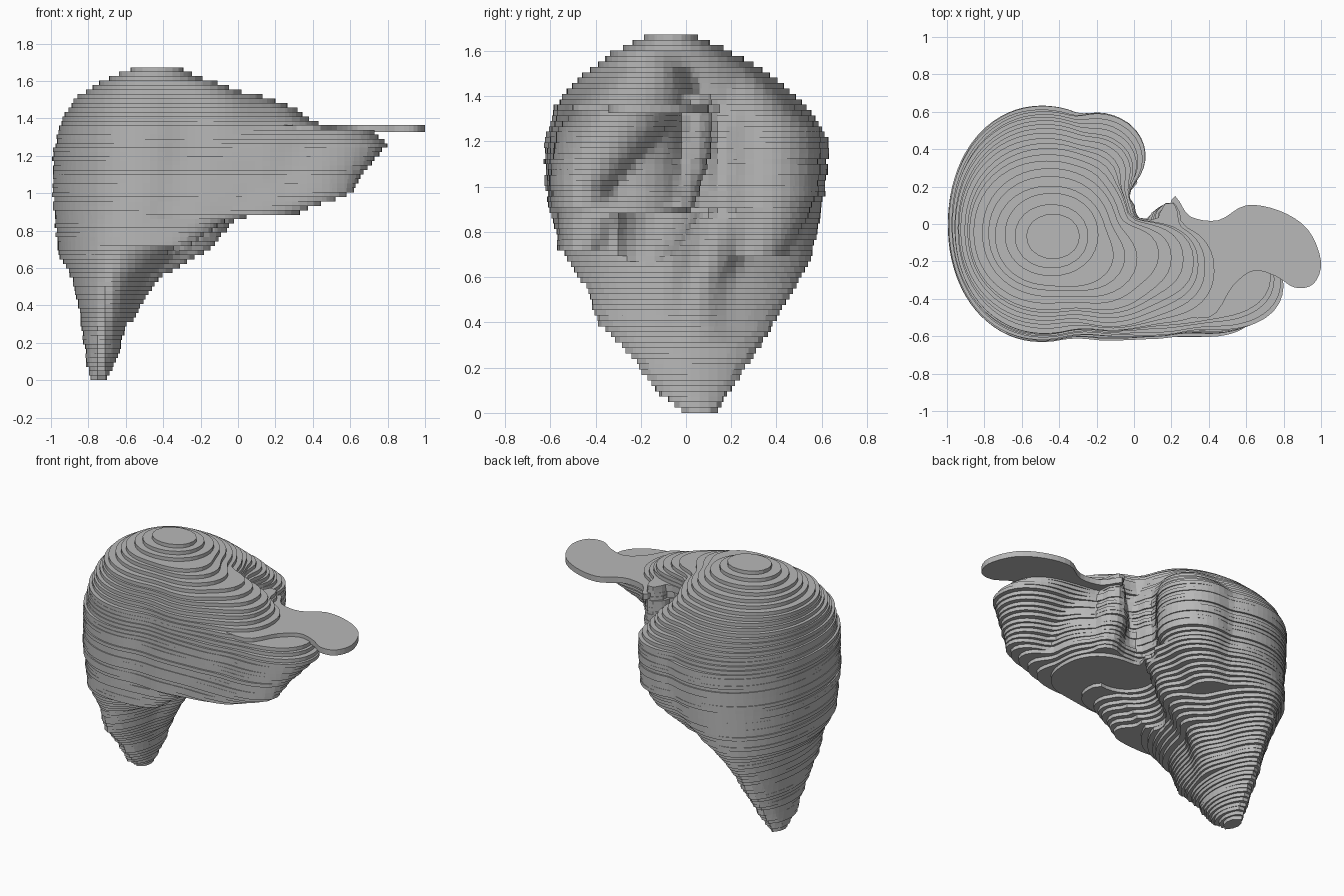
import bpy
import bmesh
import random

random.seed(4)
if "Cube" in bpy.data.objects:
    bpy.data.objects.remove(bpy.data.objects["Cube"])

STEP = 0.0239      # slice thickness
SLICES = 70
CELL = 0.04        # outline sampling distance

grey = bpy.data.materials.new("matte grey")
grey.use_nodes = True
tone = (0.48, 0.48, 0.48, 1)
grey.diffuse_color = tone
grey.node_tree.nodes["Principled BSDF"].inputs["Base Color"].default_value = tone

# Each lobe is a stack of ovals: height, centre x, centre y, radius x, radius y
right_lobe = [
    (0, -.75, .06, .04, .07), (.1, -.73, .03, .08, .17), (.25, -.72, .03, .11, .27),
    (.4, -.70, 0, .15, .39), (.55, -.69, .02, .2, .46), (.68, -.64, .01, .32, .54),
    (.85, -.53, 0, .45, .59), (1, -.5, 0, .49, .62), (1.2, -.49, 0, .5, .63),
    (1.35, -.48, -.02, .48, .56), (1.5, -.46, -.04, .42, .41),
    (1.6, -.45, -.06, .28, .25), (1.68, -.42, -.07, .1, .08)]
middle_lobe = [
    (.88, -.2, -.34, .35, .26), (1.15, -.15, -.32, .37, .3), (1.4, -.12, -.26, .38, .29),
    (1.5, -.17, -.21, .29, .24), (1.6, -.32, -.16, .18, .15)]
left_lobe = [
    (.72, -.46, -.46, .2, .1), (.87, -.27, -.42, .23, .15), (.88, .02, -.28, .29, .28),
    (.95, .05, -.28, .33, .31), (1.1, .08, -.3, .35, .31), (1.26, .1, -.3, .38, .3),
    (1.33, .12, -.28, .42, .26), (1.38, .08, -.24, .33, .26),
    (1.45, .02, -.2, .29, .21), (1.52, -.05, -.16, .18, .14)]
# Left margin, low at the front and rising toward the rear
wing = [
    (.9, .12, -.44, .2, .14), (1, .31, -.46, .3, .14), (1.1, .38, -.42, .28, .18),
    (1.26, .45, -.33, .35, .24), (1.35, .36, -.26, .34, .22)]
back_lobe = [
    (.7, -.38, .3, .15, .13), (.85, -.25, .34, .21, .19), (.98, -.2, .36, .25, .23),
    (1.25, -.2, .36, .26, .23), (1.4, -.24, .27, .2, .17), (1.52, -.3, .2, .12, .09)]
small_lobe = [
    (.9, .2, -.03, .08, .07), (1.15, .18, .02, .1, .09), (1.4, .19, .04, .05, .08)]
# Ridge that runs down the inner side of the right lobe
ridge = [
    (.3, -.64, .03, .05, .08), (.55, -.52, .05, .1, .1), (.7, -.32, .1, .17, .13),
    (.9, -.14, .18, .16, .14)]
# Flat-roofed hollow underneath, and the rear vessel groove
hollow = [
    (.56, -.32, -.25, .06, .08), (.7, -.22, -.2, .17, .15), (.885, -.02, -.12, .2, .18)]
groove = [
    (.85, .07, .15, .1, .08), (1.4, .08, .15, .11, .08), (1.5, .12, .18, .08, .06)]


def oval(stack, x, y, z, power):
    """Approximate distance from a point to the oval of a stack at height z."""
    for low, high in zip(stack, stack[1:]):
        if low[0] <= z <= high[0]:
            t = (z - low[0]) / (high[0] - low[0])
            cx, cy, rx, ry = [a + (b - a) * t for a, b in zip(low[1:], high[1:])]
            u, v = abs(x - cx) / rx, abs(y - cy) / ry
            return ((u ** power + v ** power) ** (1 / power) - 1) * min(rx, ry)
    return 9


def blend(a, b, k):
    """Rounded union of two distances."""
    h = max(k - abs(a - b), 0) / k
    return min(a, b) - h * h * k / 4


def body(x, y, z):
    d = oval(right_lobe, x, y, z, 2.1 if z > .7 else 1.85)
    d = blend(d, oval(middle_lobe, x, y, z, 2), .06)
    d = blend(d, oval(left_lobe, x, y, z, 2.3), .06)
    d = blend(d, oval(wing, x, y, z, 2.2), .05)
    d = blend(d, oval(back_lobe, x, y, z, 2), .03)
    d = blend(d, oval(ridge, x, y, z, 2), .08)
    d = blend(d, oval(small_lobe, x, y, z, 2), .04)
    return max(d, -oval(hollow, x, y, z, 2), -oval(groove, x, y, z, 2))


def slab(bm, polygons, points, z0, z1):
    """Close a set of flat polygons into a slab with straight walls."""
    low = {k: bm.verts.new((p[0], p[1], z0)) for k, p in points.items()}
    high = {k: bm.verts.new((p[0], p[1], z1)) for k, p in points.items()}
    sides = set()
    for poly in polygons:
        bm.faces.new([high[k] for k in poly])
        bm.faces.new([low[k] for k in reversed(poly)])
        sides.update(zip(poly, poly[1:] + poly[:1]))
    for a, b in sides:
        if (b, a) not in sides:
            bm.faces.new((low[a], low[b], high[b], high[a]))


def slice_layer(bm, z0):
    """Trace the body outline at one height and extrude it by one step."""
    z = z0 + STEP / 2
    sx, sy = random.uniform(-.006, .006), random.uniform(-.006, .006)
    nx, ny = int(2.1 / CELL), int(1.4 / CELL)

    def place(c):
        return (c[0] * CELL - 1.03, c[1] * CELL - .7)

    field = {}
    for i in range(nx + 1):
        for j in range(ny + 1):
            x, y = place((i, j))
            field[i, j] = body(x + sx, y + sy, z) or 1e-6
    points, polygons = {}, []
    for i in range(nx):
        for j in range(ny):
            ring = [(i, j), (i + 1, j), (i + 1, j + 1), (i, j + 1)]
            poly = []
            for a, b in zip(ring, ring[1:] + ring[:1]):
                fa, fb = field[a], field[b]
                if fa < 0:
                    poly.append(a)
                    points[a] = place(a)
                if (fa < 0) != (fb < 0):
                    key = (min(a, b), max(a, b))
                    t = fa / (fa - fb)
                    pa, pb = place(a), place(b)
                    points[key] = [p + (q - p) * t for p, q in zip(pa, pb)]
                    poly.append(key)
            if len(poly) > 2:
                polygons.append(poly)
    slab(bm, polygons, points, z0, z0 + STEP)


def finish(bm, name):
    mesh = bpy.data.meshes.new(name)
    bm.to_mesh(mesh)
    bm.free()
    mesh.materials.append(grey)
    bpy.context.collection.objects.link(bpy.data.objects.new(name, mesh))


# Stepped main body
bm = bmesh.new()
for n in range(SLICES):
    slice_layer(bm, n * STEP)
finish(bm, "layered_lobes")

# Thin flat tongue reaching out to the left, rounded through a few points
outline = [(.2, .13), (.3, .04), (.45, .02), (.6, .1), (.78, .07), (.93, -.03),
           (1, -.2), (.96, -.32), (.86, -.34), (.76, -.28), (.64, -.25),
           (.53, -.33), (.4, -.5), (.15, -.4)]
curve = []
count = len(outline)
for i in range(count):
    p, q, r, s = [outline[(i + k) % count] for k in (-1, 0, 1, 2)]
    for t in (0, .25, .5, .75):
        curve.append([b + t * (c - a) / 2 + t * t * (a - 2.5 * b + 2 * c - d / 2)
                      + t ** 3 * (3 * b - a - 3 * c + d) / 2
                      for a, b, c, d in zip(p, q, r, s)])
curve.reverse()
bm = bmesh.new()
slab(bm, [list(range(len(curve)))], dict(enumerate(curve)), 1.326, 1.364)
finish(bm, "left_tongue")
